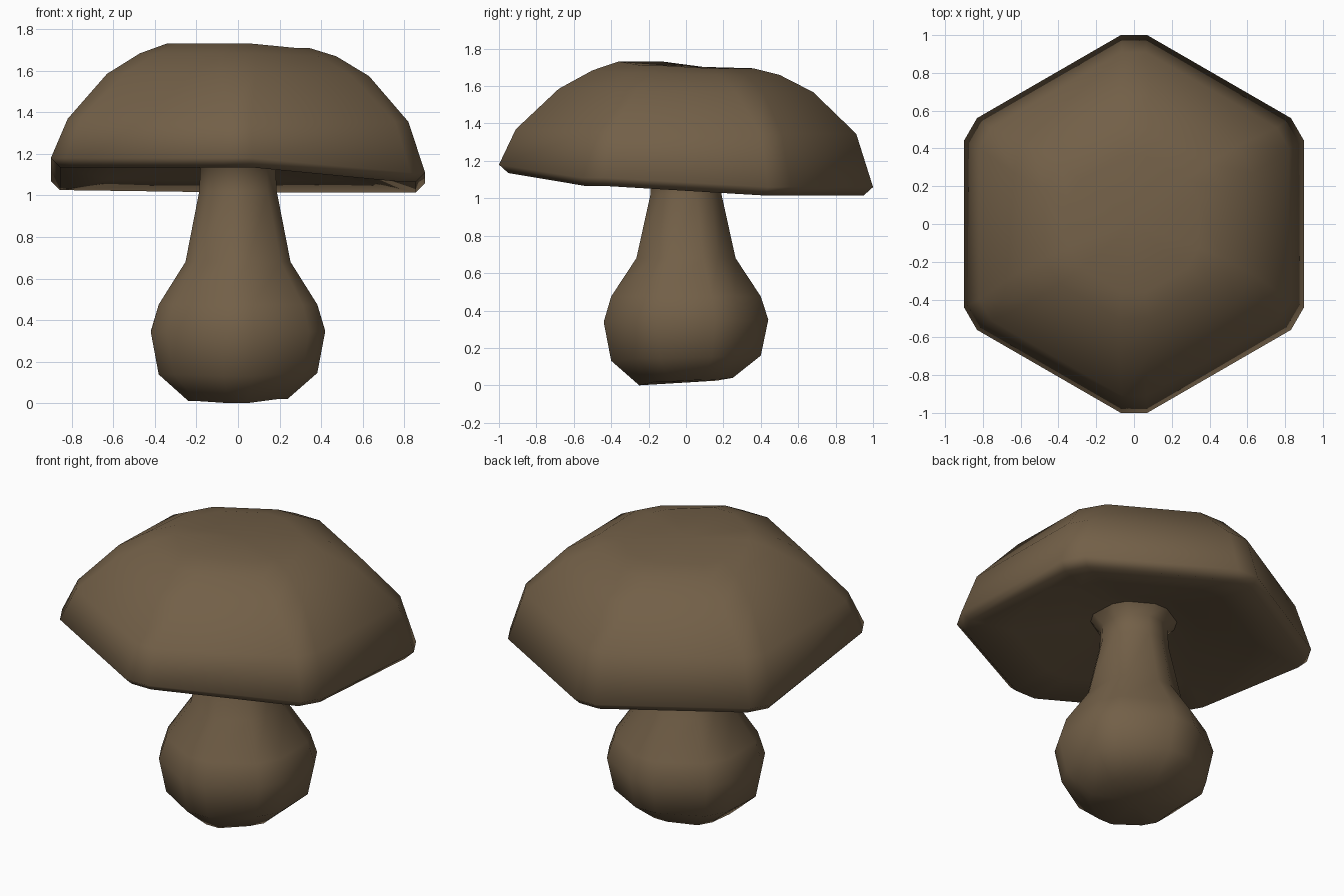
import bpy, bmesh
from math import cos, sin, radians

cube = bpy.data.objects.get("Cube")
if cube:
    bpy.data.objects.remove(cube)

brown = bpy.data.materials.new("mushroom brown")
brown.use_nodes = True
colour = (0.17, 0.116, 0.064, 1)
brown.diffuse_color = colour
brown.node_tree.nodes["Principled BSDF"].inputs["Base Color"].default_value = colour


def hex_lathe(name, rings, sway, start=None, end=None):
    """Loft six-sided rings with cut corners.
    Each ring is (reach in y, height, half corner angle, sway weight)."""
    bm = bmesh.new()
    loops = []
    for reach, z, cut, weight in rings:
        loop = []
        for i in range(6):
            for side in (-1, 1):
                a = radians(30 + 60 * i + side * cut)
                r = reach / cos(radians(cut))
                loop.append(bm.verts.new((r * cos(a), r * sin(a), z + weight * sway[i])))
        loops.append(loop)
    for low, high in zip(loops, loops[1:]):
        for i in range(12):
            j = (i + 1) % 12
            bm.faces.new((low[i], low[j], high[j], high[i]))
    # Close the ends with a fan around a centre point
    for z, loop in ((start, loops[0]), (end, loops[-1])):
        if z is not None:
            centre = bm.verts.new((0, 0, z))
            for i in range(12):
                bm.faces.new((loop[i], loop[(i + 1) % 12], centre))
    bmesh.ops.recalc_face_normals(bm, faces=bm.faces)
    mesh = bpy.data.meshes.new(name)
    bm.to_mesh(mesh)
    bm.free()
    mesh.materials.append(brown)
    mesh.shade_smooth()
    obj = bpy.data.objects.new(name, mesh)
    bpy.context.collection.objects.link(obj)
    return obj


# Cap: hollow underside, bevelled rim, then the dome; it dips toward the back
cap_sway = (-0.05, -0.05, -0.04, 0.07, 0.07, 0.0)
hex_lathe("cap", [
    (0.24, 1.19, 10, 0.1),
    (0.36, 1.17, 9, 0.3),
    (0.68, 1.105, 6, 0.7),
    (0.95, 1.065, 4, 1),
    (1.0, 1.11, 4, 1),
    (0.91, 1.355, 4, 0.2),
    (0.68, 1.575, 7, 0.15),
    (0.5, 1.67, 9, 0.2),
    (0.36, 1.71, 10, 0.3),
], cap_sway, start=1.22, end=1.705)

# Stem: bulb at the foot, narrow neck, slight flare under the cap
stem_sway = (0.01, 0.02, 0.005, -0.01, -0.02, 0.0)
hex_lathe("stem", [
    (0.25, 0.02, 10, 1),
    (0.4, 0.145, 10, 0.7),
    (0.44, 0.345, 10, 0.3),
    (0.4, 0.475, 10, 0),
    (0.265, 0.68, 10, 0),
    (0.19, 1.02, 13, 0),
    (0.185, 1.13, 13, 0),
    (0.25, 1.2, 10, 0),
], stem_sway, start=0.015)
